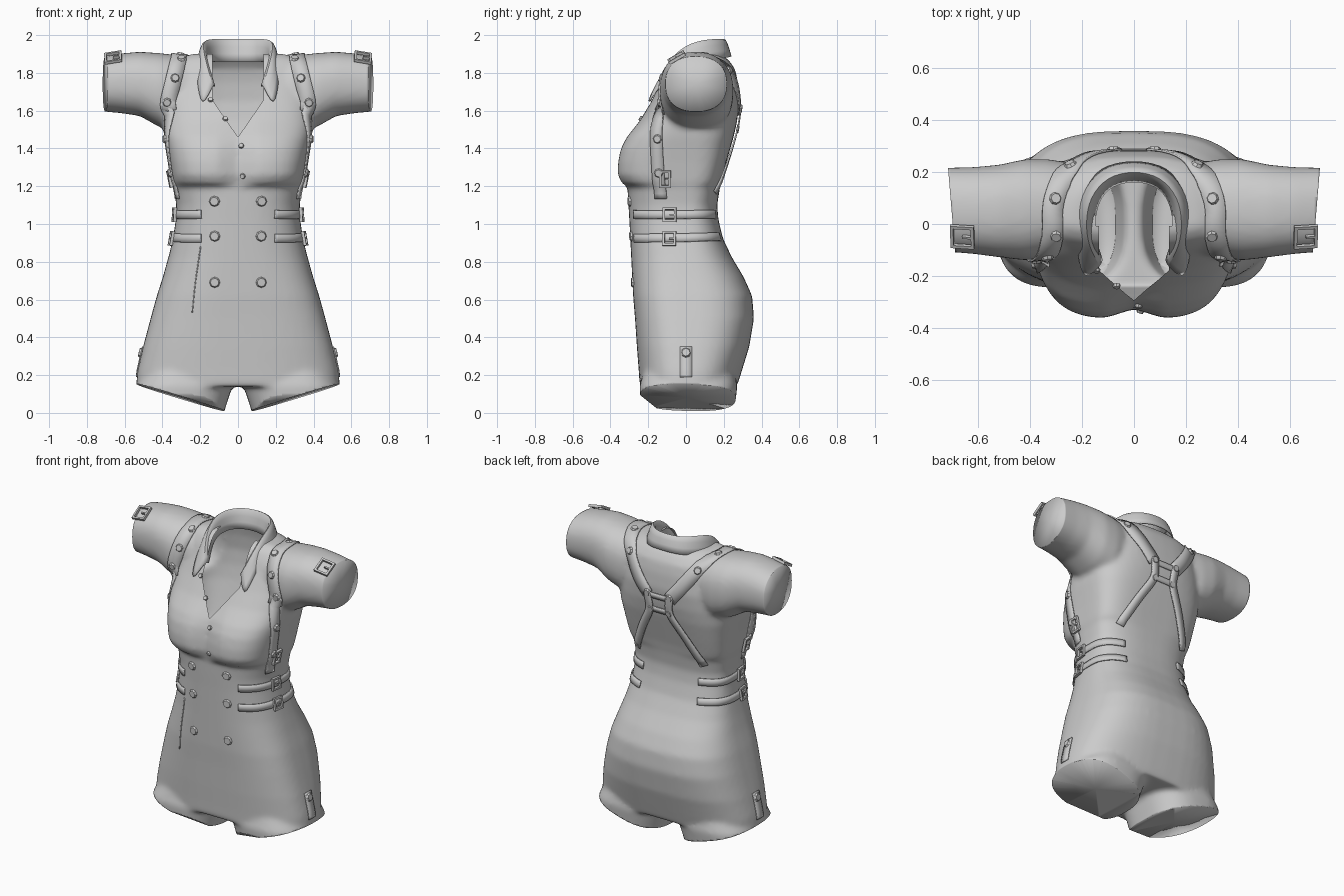
import bpy, bmesh, math
from mathutils import Vector, Matrix
from mathutils.bvhtree import BVHTree

if "Cube" in bpy.data.objects:
    bpy.data.objects.remove(bpy.data.objects["Cube"])

cloth = bpy.data.materials.new("grey_cloth")
cloth.diffuse_color = (0.6, 0.6, 0.6, 1)
cloth.use_nodes = True
cloth.node_tree.nodes["Principled BSDF"].inputs["Base Color"].default_value = cloth.diffuse_color


def add_object(name, bm, angle=35):
    me = bpy.data.meshes.new(name)
    bm.to_mesh(me)
    bm.free()
    ob = bpy.data.objects.new(name, me)
    bpy.context.collection.objects.link(ob)
    me.materials.append(cloth)
    bpy.ops.object.select_all(action='DESELECT')
    ob.select_set(True)
    bpy.context.view_layer.objects.active = ob
    bpy.ops.object.shade_smooth_by_angle(angle=math.radians(angle))
    return ob


def apply_modifier(ob, kind, **settings):
    mod = ob.modifiers.new(kind.lower(), kind)
    for k, v in settings.items():
        setattr(mod, k, v)
    bpy.context.view_layer.objects.active = ob
    bpy.ops.object.modifier_apply(modifier=mod.name)


def power(v, p):
    return math.copysign(abs(v) ** p, v)


def loft(bm, rings):
    rows = [[bm.verts.new(p) for p in r] for r in rings]
    n = len(rows[0])
    for a, b in zip(rows, rows[1:]):
        for i in range(n):
            bm.faces.new((a[i], a[(i + 1) % n], b[(i + 1) % n], b[i]))
    bm.faces.new(rows[0])
    bm.faces.new(rows[-1])


ANGLES = [2 * math.pi * i / 48 for i in range(48)]


def torso_ring(z, w, yf, yb, p=0.75, cleft=0.0, yc=0.0, xc=0.0):
    ring = []
    for a in ANGLES:
        x = w * power(math.cos(a), p)
        s = power(math.sin(a), p)
        y = yc + (s * (yb - yc) if s > 0 else s * (yc - yf))
        if s < 0:
            y += cleft * math.exp(-(x / 0.07) ** 2)
        ring.append((x + xc, y, z))
    return ring


# Garment body: torso, legs and sleeves fused into one cloth shell
bm = bmesh.new()
TORSO = [
    (0.14, .54, -.245, .27, .75), (0.22, .533, -.25, .295, .75), (0.35, .503, -.26, .335, .72),
    (0.50, .463, -.27, .36, .7), (0.62, .43, -.28, .35, .7), (0.72, .398, -.285, .305, .72),
    (0.82, .37, -.29, .245, .75), (0.92, .345, -.295, .197, .75), (1.02, .33, -.30, .172, .75),
    (1.10, .327, -.305, .165, .75), (1.195, .34, -.31, .18, .72), (1.215, .347, -.345, .185, .62, .03),
    (1.26, .354, -.368, .195, .58, .04), (1.33, .365, -.365, .215, .58, .04),
    (1.40, .378, -.35, .235, .6, .035), (1.46, .39, -.318, .252, .62, .025),
    (1.55, .40, -.245, .272, .68, .01), (1.65, .395, -.185, .283, .72),
    (1.75, .375, -.135, .275, .75), (1.82, .355, -.105, .26, .75),
    (1.87, .32, -.075, .225, .8), (1.9, .25, -.03, .18, .8)]
loft(bm, [torso_ring(*r) for r in TORSO])
for s in (-1, 1):
    loft(bm, [torso_ring(z, w, yf, yb, .75, 0, 0, s * xc) for z, xc, w, yf, yb in
              ((-.09, .325, .235, -.22, .25), (0, .315, .24, -.235, .255),
               (.14, .285, .255, -.247, .272), (.3, .25, .18, -.2, .24))])
    sleeve = []
    for x, yc, zc, ry, rz in ((.22, .06, 1.70, .17, .17), (.33, .06, 1.69, .19, .205),
                              (.42, .055, 1.71, .195, .195), (.52, .05, 1.742, .178, .17),
                              (.62, .052, 1.745, .167, .158), (.76, .056, 1.738, .16, .138)):
        sleeve.append([(s * x, yc + ry * power(math.cos(a), .85), zc + rz * power(math.sin(a), .85))
                       for a in ANGLES])
    loft(bm, sleeve)
bmesh.ops.recalc_face_normals(bm, faces=bm.faces)
body = add_object("garment_body", bm)
apply_modifier(body, 'REMESH', mode='VOXEL', voxel_size=0.014)
apply_modifier(body, 'SMOOTH', factor=0.5, iterations=10)

# Closed cuffs and slanted hems, then the neck and front neckline openings
bm = bmesh.new()
bm.from_mesh(body.data)


def cut(co, no, outer=False):
    geom = bm.verts[:] + bm.edges[:] + bm.faces[:]
    bmesh.ops.bisect_plane(bm, geom=geom, plane_co=co, plane_no=no, clear_outer=outer)
    if outer:
        rim = [e for e in bm.edges if e.is_boundary]
        caps = bmesh.ops.holes_fill(bm, edges=rim, sides=0)["faces"]
        bmesh.ops.poke(bm, faces=caps)


for s in (-1, 1):
    cut((s * .715, .2, 1.7), (s, -.083, 0), True)
    cut((s * .07, 0, .01), (s * .305, -.03, -1), True)
cut((0, -.15, .02), (0, -.8, -1), True)
for s in (-1, 1):
    cut((0, 0, 1.46), (-s * 1.45, 0, 1))
    cut((s * .135, 0, 1.6), (1, 0, 0))
doomed = []
for f in bm.faces:
    c = f.calc_center_median()
    front = c.y < .03 and abs(c.x) < .135 and c.z > 1.46 + 1.45 * abs(c.x)
    neck = c.z > 1.78 and (c.x / .155) ** 2 + ((c.y - .05) / .125) ** 2 < 1
    if front or neck:
        doomed.append(f)
bmesh.ops.delete(bm, geom=doomed, context='FACES')
bmesh.ops.recalc_face_normals(bm, faces=bm.faces)
bm.to_mesh(body.data)
tree = BVHTree.FromBMesh(bm)
bm.free()
for f in body.data.polygons:
    f.use_smooth = True
body.data.materials.clear()
body.data.materials.append(cloth)


def snap(p, lift=0.0):
    co, no, _, _ = tree.find_nearest(Vector(p))
    return co + no * lift, no


# Collar: a folded band ending in two pointed lapels
HALF = [((0, .17, 1.86), (0, .205, 2.03), (0, .245, 1.89)),
        ((.09, .15, 1.86), (.10, .185, 2.03), (.13, .225, 1.88)),
        ((.14, .09, 1.86), (.172, .10, 2.03), (.215, .11, 1.87)),
        ((.155, 0, 1.85), (.185, 0, 1.995), (.225, 0, 1.85)),
        ((.15, -.06, 1.80), (.172, -.085, 1.915), (.215, -.12, 1.77)),
        ((.125, -.13, 1.70), (.12, -.15, 1.77), (.195, -.225, 1.59))]
stations = [[(-x, y, z) for x, y, z in st] for st in HALF[:0:-1]] + HALF
bm = bmesh.new()
rows = [[bm.verts.new(p) for p in st] for st in stations]
for a, b in zip(rows, rows[1:]):
    for i in range(2):
        bm.faces.new((a[i], a[i + 1], b[i + 1], b[i]))
bmesh.ops.recalc_face_normals(bm, faces=bm.faces)
collar = add_object("collar", bm, 80)
apply_modifier(collar, 'SUBSURF', levels=2)
apply_modifier(collar, 'SOLIDIFY', thickness=0.006, offset=0)


def ribbon(name, path, width, lift=0.006, thick=0.008):
    """Flat strap laid over the cloth along a path."""
    pts = []
    for a, b in zip(path, path[1:]):
        pts += [Vector(a).lerp(Vector(b), i / 6) for i in range(6)]
    pts.append(Vector(path[-1]))
    for _ in range(4):
        pts = [pts[0]] + [(pts[i - 1] + 2 * pts[i] + pts[i + 1]) / 4
                          for i in range(1, len(pts) - 1)] + [pts[-1]]
    mids = [snap(p) for p in pts]
    strip = bmesh.new()
    rows = []
    for i, (c, n) in enumerate(mids):
        t = mids[min(i + 1, len(mids) - 1)][0] - mids[max(i - 1, 0)][0]
        side = n.cross(t).normalized() * width / 2
        rows.append([strip.verts.new(snap(c + side * k, lift)[0]) for k in (-1, 0, 1)])
    for a, b in zip(rows, rows[1:]):
        for i in range(2):
            strip.faces.new((a[i], b[i], b[i + 1], a[i + 1]))
    ob = add_object(name, strip)
    apply_modifier(ob, 'SOLIDIFY', thickness=thick, offset=0)


def place(b, p, lift, up):
    """Stand a part on the cloth, its local y axis following the up hint."""
    co, no = snap(p, lift)
    x = Vector(up).cross(no).normalized()
    rot = Matrix((x, no.cross(x), no)).transposed().to_4x4()
    bmesh.ops.transform(b, matrix=Matrix.Translation(co) @ rot, verts=b.verts)


def button(name, p, r, lift=0.004):
    """Flat eight-sided stud facing away from the cloth."""
    b = bmesh.new()
    bmesh.ops.create_cone(b, cap_ends=True, segments=8, radius1=r, radius2=r * .75, depth=0.012)
    place(b, p, lift, (0, .1, 1))
    add_object(name, b, 20)


def buckle(name, p, w, h, lift=0.014, up=(0, 0, 1)):
    """Rectangular frame with a prong."""
    b = bmesh.new()
    t = 0.012
    for cx, cy, sx, sy in ((-w / 2, 0, t, h + t), (w / 2, 0, t, h + t), (0, -h / 2, w, t),
                           (0, h / 2, w, t), (w / 4, 0, w / 2, t * .7)):
        new = bmesh.ops.create_cube(b, size=1)["verts"]
        bmesh.ops.scale(b, vec=(sx, sy, .016), verts=new)
        bmesh.ops.translate(b, vec=(cx, cy, 0), verts=new)
    place(b, p, lift, up)
    add_object(name, b, 20)


for s, side in ((-1, "left"), (1, "right")):
    # Harness strap from the waist, over the shoulder, to the back
    ribbon(side + "_front_strap", [(s * x, y, z) for x, y, z in
           ((.345, -.14, 1.13), (.36, -.15, 1.3), (.385, -.16, 1.48), (.38, -.16, 1.64))], .065)
    ribbon(side + "_shoulder_strap", [(s * x, y, z) for x, y, z in
           ((.38, -.16, 1.6), (.34, -.13, 1.77), (.31, -.06, 1.89), (.31, .08, 1.91),
            (.27, .2, 1.86), (.19, .27, 1.74), (.08, .3, 1.6))], .085)
    ribbon(side + "_back_strap", [(s * x, y, z) for x, y, z in
           ((.08, .3, 1.61), (.065, .28, 1.5), (.15, .24, 1.36), (.25, .18, 1.16))], .05, .012)
    for p in ((.375, -.16, 1.64), (.335, -.12, 1.77), (.30, -.05, 1.88), (.30, .1, 1.91),
              (.25, .24, 1.82), (.385, -.15, 1.45), (.36, -.145, 1.27),
              (.08, .3, 1.61), (.065, .28, 1.5)):
        button(side + "_strap_rivet", (s * p[0], p[1], p[2]), .025, .014)
    buckle(side + "_strap_buckle", (s * .35, -.11, 1.24), .05, .08)

    # Waist belts with buckles
    for z in (1.05, .925):
        ribbon(side + "_waist_belt", [(s * x, y, z) for x, y in
               ((.2, -.29), (.29, -.22), (.33, -.1), (.34, 0), (.3, .1), (.2, .16))], .045)
        buckle(side + "_belt_buckle", (s * .36, -.09, z), .06, .065)

    # Sleeve buckle, hem tab and double-breasted buttons
    buckle(side + "_sleeve_buckle", (s * .665, -.06, 1.9), .08, .085, .01, (0, 1, .4))
    ribbon(side + "_hem_tab", [(s * .55, 0, .19), (s * .52, 0, .26), (s * .5, 0, .35)], .065, .003, .006)
    button(side + "_hem_button", (s * .52, 0, .32), .028, .01)
    for z in (1.12, .935, .69):
        button(side + "_front_button", (s * .125, -.3, z), .03)

# Cross piece joining the back straps, and the dart seam on the front
for z in (1.6, 1.5):
    ribbon("back_cross_piece", [(-.08, .3, z), (0, .3, z), (.08, .3, z)], .035, .01)
ribbon("dart_seam", [(-.21, -.3, .88), (-.23, -.28, .7), (-.245, -.27, .53)], .006, .001, .004)

# Small shirt buttons along the front edge
for p in ((.015, -.33, 1.42), (.02, -.35, 1.25), (-.05, -.24, 1.57), (-.145, -.18, 1.66),
          (-.145, -.14, 1.75)):
    button("shirt_button", p, .016)
